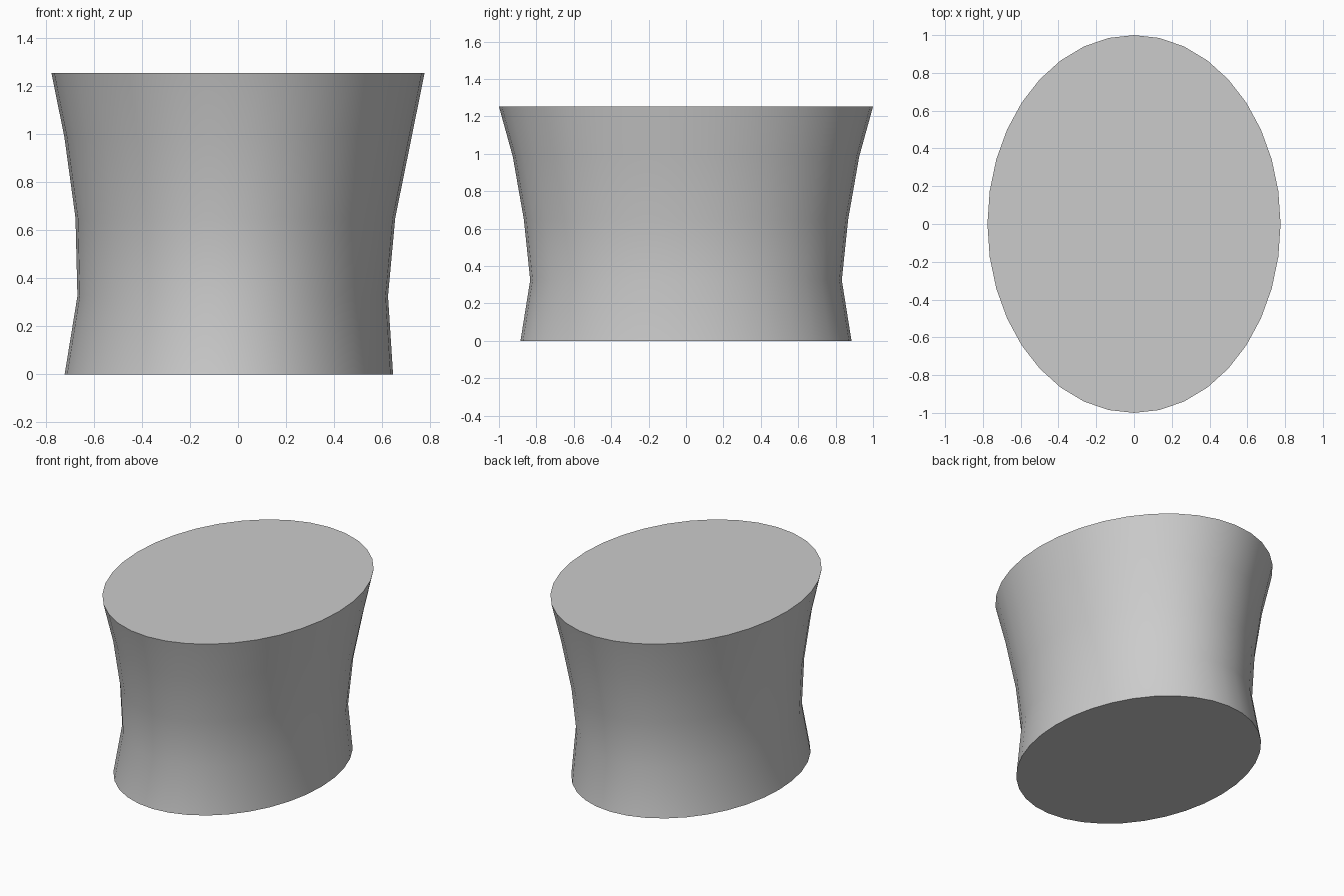
import bpy, bmesh
from math import sin, cos, tau, radians

cube = bpy.data.objects.get("Cube")
if cube:
    bpy.data.objects.remove(cube, do_unlink=True)

SIDES = 36

# Plain grey material
grey = bpy.data.materials.new("light_grey")
grey.use_nodes = True
colour = (0.6, 0.6, 0.6, 1)
grey.diffuse_color = colour
grey.node_tree.nodes["Principled BSDF"].inputs["Base Color"].default_value = colour

# Oval cross-sections: height, centre x, half width, half depth
sections = [
    (0.0, -0.038, 0.683, 0.885),
    (0.325, -0.022, 0.646, 0.833),
    (0.65, -0.011, 0.665, 0.867),
    (0.985, 0.0, 0.722, 0.926),
    (1.253, 0.0, 0.776, 1.0),
]

# Loft the waisted body through the sections and close both ends
bm = bmesh.new()
rings = []
for z, cx, rx, ry in sections:
    angles = [tau * i / SIDES for i in range(SIDES)]
    rings.append([bm.verts.new((cx + rx * cos(a), ry * sin(a), z)) for a in angles])
for low, high in zip(rings, rings[1:]):
    for i in range(SIDES):
        j = (i + 1) % SIDES
        bm.faces.new((low[i], low[j], high[j], high[i]))
bm.faces.new(rings[0][::-1])
bm.faces.new(rings[-1])

mesh = bpy.data.meshes.new("waisted_oval_body")
bm.to_mesh(mesh)
bm.free()
mesh.materials.append(grey)
body = bpy.data.objects.new("waisted_oval_body", mesh)
bpy.context.collection.objects.link(body)

# Smooth wall with crisp rims
bpy.ops.object.select_all(action='DESELECT')
body.select_set(True)
bpy.context.view_layer.objects.active = body
bpy.ops.object.shade_smooth_by_angle(angle=radians(35))
